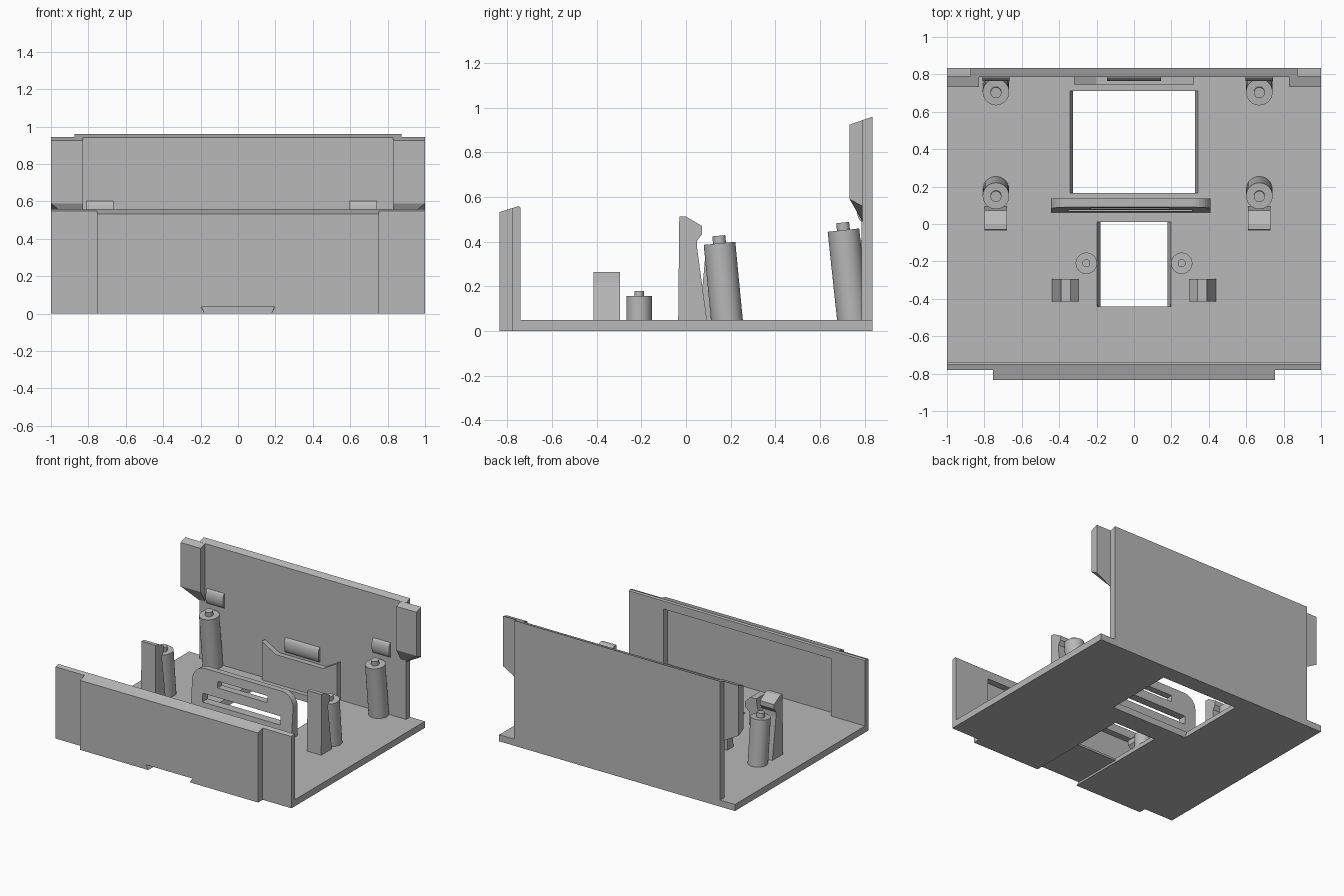
import bpy, bmesh, math
from mathutils import Vector

cube = bpy.data.objects.get("Cube")
if cube:
    bpy.data.objects.remove(cube, do_unlink=True)

grey = bpy.data.materials.new("plain_grey")
grey.use_nodes = True
grey.diffuse_color = (0.48, 0.48, 0.48, 1)
grey.node_tree.nodes["Principled BSDF"].inputs["Base Color"].default_value = (0.48, 0.48, 0.48, 1)


def finish(name, bm):
    bmesh.ops.recalc_face_normals(bm, faces=bm.faces)
    mesh = bpy.data.meshes.new(name)
    bm.to_mesh(mesh)
    bm.free()
    mesh.materials.append(grey)
    ob = bpy.data.objects.new(name, mesh)
    bpy.context.collection.objects.link(ob)
    return ob


def prism(name, points, axis, lo, hi):
    """Extrude a 2D outline along one axis; the outline uses the other two in order."""
    place = {"X": lambda a, b, t: (t, a, b),
             "Y": lambda a, b, t: (a, t, b),
             "Z": lambda a, b, t: (a, b, t)}[axis]
    bm = bmesh.new()
    face = bm.faces.new([bm.verts.new(place(a, b, lo)) for a, b in points])
    new = bmesh.ops.extrude_face_region(bm, geom=[face])["geom"]
    shift = Vector(place(0, 0, hi - lo))
    bmesh.ops.translate(bm, vec=shift, verts=[v for v in new if isinstance(v, bmesh.types.BMVert)])
    return finish(name, bm)


def box(name, x, y, z):
    return prism(name, [(x[0], z[0]), (x[1], z[0]), (x[1], z[1]), (x[0], z[1])], "Y", *y)


def hull(name, points):
    bm = bmesh.new()
    for p in points:
        bm.verts.new(p)
    bmesh.ops.convex_hull(bm, input=bm.verts)
    return finish(name, bm)


def cut(ob, cutters):
    for cutter in cutters:
        mod = ob.modifiers.new("cut", "BOOLEAN")
        mod.operation, mod.solver, mod.object = "DIFFERENCE", "EXACT", cutter
        with bpy.context.temp_override(object=ob, active_object=ob, selected_objects=[ob]):
            bpy.ops.object.modifier_apply(modifier=mod.name)
        bpy.data.objects.remove(cutter, do_unlink=True)


def smooth(ob):
    bpy.ops.object.select_all(action="DESELECT")
    ob.select_set(True)
    bpy.context.view_layer.objects.active = ob
    bpy.ops.object.shade_smooth_by_angle(angle=math.radians(35))


def cylinder(name, start, end, radius):
    start, end = Vector(start), Vector(end)
    axis = end - start
    bm = bmesh.new()
    bmesh.ops.create_cone(bm, cap_ends=True, segments=40, radius1=radius, radius2=radius, depth=axis.length)
    bmesh.ops.rotate(bm, verts=bm.verts, matrix=axis.to_track_quat("Z", "Y").to_matrix())
    bmesh.ops.translate(bm, verts=bm.verts, vec=(start + end) / 2)
    ob = finish(name, bm)
    smooth(ob)
    return ob


def wedge_hole(name, bottom, top, y, z):
    """Cutter whose sides lean, narrow at the bottom."""
    return prism(name, [(-bottom, z[0]), (bottom, z[0]), (top, z[1]), (-top, z[1])], "Y", *y)


# Base plate with two windows and an underside channel
base = box("base_plate", (-1, 1), (-0.78, 0.835), (0, 0.05))
cut(base, [wedge_hole("large_window", 0.32, 0.35, (0.165, 0.71), (-0.02, 0.07)),
           wedge_hole("small_window", 0.17, 0.205, (-0.44, 0.01), (-0.02, 0.07)),
           wedge_hole("channel", 0.165, 0.197, (-0.9, -0.43), (-0.02, 0.035))])

# Front wall: full-width wall plus thicker centre, hollow inside
front = prism("front_wall", [(-0.78, 0), (-0.74, 0), (-0.74, 0.552), (-0.75, 0.56), (-0.78, 0.55)], "X", -1, 1)
panel = prism("front_panel", [(-0.835, 0), (-0.78, 0), (-0.78, 0.55), (-0.835, 0.533)], "X", -0.755, 0.755)
cut(front, [box("front_recess", (-0.71, 0.71), (-0.8, -0.7), (0.05, 0.49)),
            wedge_hole("front_notch", 0.165, 0.197, (-0.9, -0.7), (-0.02, 0.035))])
cut(panel, [box("panel_recess", (-0.71, 0.71), (-0.79, -0.7), (0.05, 0.49)),
            wedge_hole("panel_notch", 0.165, 0.197, (-0.9, -0.7), (-0.02, 0.035))])

# Back wall with sloping top
prism("back_wall", [(0.785, 0.04), (0.835, 0.04), (0.835, 0.96), (0.785, 0.943)], "X", -0.875, 0.875)

# Side ears on the back wall, tapering below
for side, s in (("right", -1), ("left", 1)):
    hull(side + "_ear", [(s * x, y, z) for x, y, z in (
        (0.83, 0.733, 0.925), (1, 0.733, 0.925), (0.83, 0.79, 0.944), (1, 0.79, 0.944),
        (0.83, 0.733, 0.59), (1, 0.733, 0.59), (1, 0.79, 0.56), (0.83, 0.79, 0.49), (0.875, 0.79, 0.49))])

# Rounded catches on the inside of the back wall
def catch(name, x, half, z):
    arc = [(0.79 - 0.025 * math.sin(math.pi * i / 12), z - 0.058 * math.cos(math.pi * i / 12)) for i in range(13)]
    smooth(prism(name, arc, "X", x - half, x + half))


catch("centre_catch", 0, 0.145, 0.35)

# Horned bracket at the foot of the back wall
prism("back_bracket", [(-0.32, 0.04), (0.32, 0.04), (0.32, 0.345), (0.2, 0.275), (-0.2, 0.275), (-0.32, 0.345)],
      "Y", 0.745, 0.79)

# Leaning posts with pins, and snap clips beside the middle posts
CLIP = [(-0.035, 0.04), (0.095, 0.04), (0.05, 0.37), (0.05, 0.405), (0.072, 0.435),
        (0.072, 0.47), (0.0, 0.513), (-0.03, 0.513)]
for side, x in (("right", -0.738), ("left", 0.67)):
    for row, foot, head, top in (("middle", 0.185, 0.15, 0.393), ("back", 0.75, 0.705, 0.452)):
        a, b = Vector((x, foot, 0.03)), Vector((x, head, top))
        cylinder(f"{side}_{row}_post", a, b, 0.071)
        cylinder(f"{side}_{row}_pin", b, b + (b - a).normalized() * 0.034, 0.029)
    prism(side + "_clip", CLIP, "X", x - 0.06, x + 0.06)
    catch(side + "_catch", x, 0.073, 0.547)

# Short posts and hooked blocks by the small window
HOOK = [(0.44, 0.04), (0.395, 0.22), (0.39, 0.265), (0.34, 0.265), (0.295, 0.22),
        (0.295, 0.18), (0.33, 0.15), (0.33, 0.04)]
for side, s in (("right", -1), ("left", 1)):
    cylinder(side + "_short_post", (s * 0.255, -0.21, 0.04), (s * 0.255, -0.21, 0.157), 0.057)
    cylinder(side + "_short_pin", (s * 0.255, -0.21, 0.15), (s * 0.255, -0.21, 0.18), 0.021)
    prism(side + "_hook", [(s * x, z) for x, z in HOOK], "Y", -0.415, -0.295)

# Slotted divider with rounded top corners
outline = [(-0.445, 0.04), (0.41, 0.04)]
for cx, start in ((0.31, 0), (-0.345, 90)):
    for i in range(9):
        a = math.radians(start + i * 90 / 8)
        outline.append((cx + 0.1 * math.cos(a), 0.28 + 0.1 * math.sin(a)))
divider = prism("divider", outline, "Y", 0.06, 0.135)
for v in divider.data.vertices:
    if v.co.y < 0.1:
        v.co.y += 0.03 * (v.co.z - 0.04) / 0.34
cut(divider, [box("upper_slot", (-0.23, 0.19), (0, 0.2), (0.265, 0.315)),
              box("lower_slot", (-0.35, 0.31), (0, 0.2), (0.13, 0.195))])
